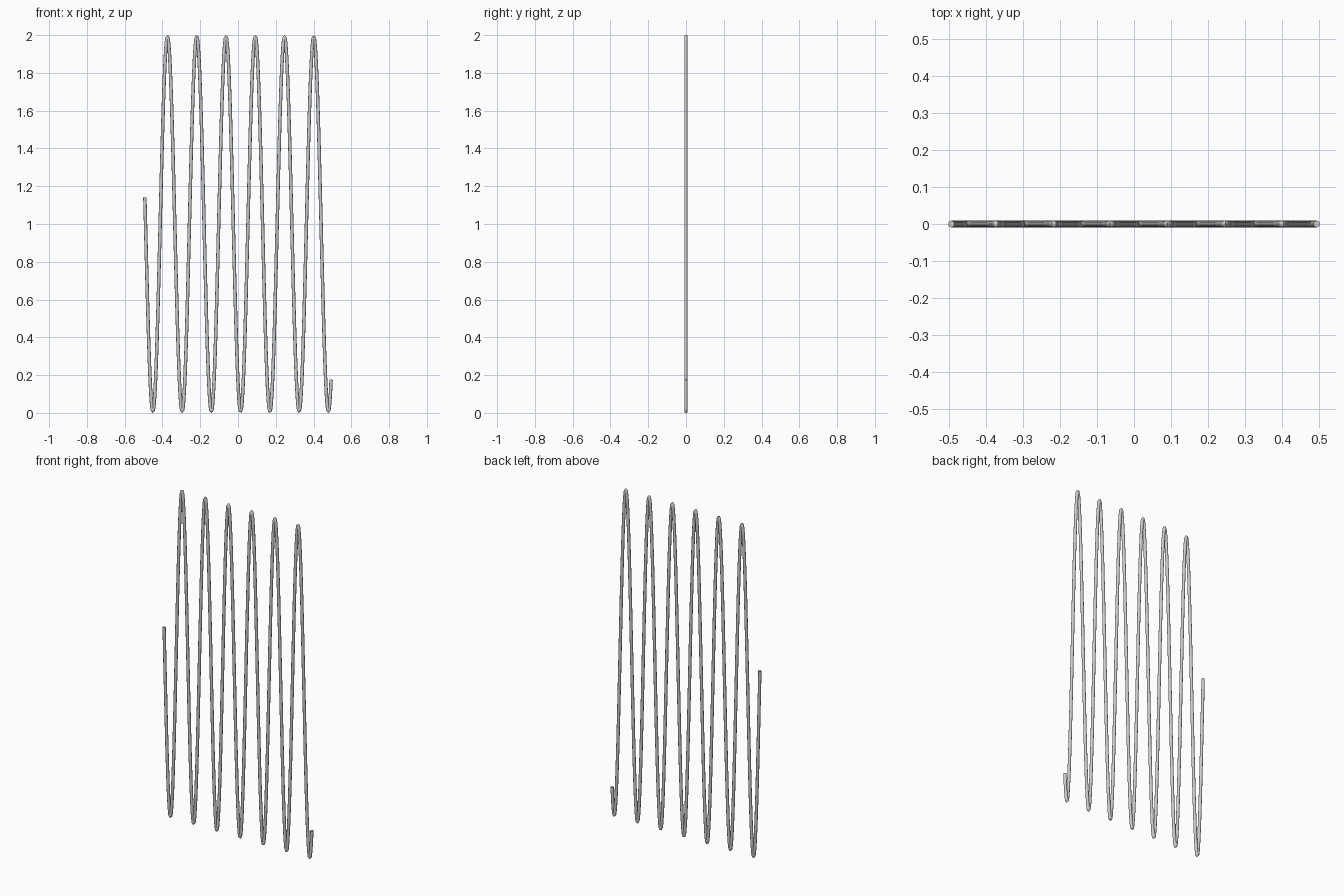
import bpy
import math

if "Cube" in bpy.data.objects:
    bpy.data.objects.remove(bpy.data.objects["Cube"])

RADIUS = 0.009          # wire thickness
HALF = 0.493            # half width of the wave
AMP = 1.0 - RADIUS      # wave height about z = 1
START, SPAN = 3.0, 40.0 # phase range in radians
STEPS = 400

# Centre line: a tall sine wave in the XZ plane
curve = bpy.data.curves.new("wave_wire", "CURVE")
curve.dimensions = "3D"
curve.twist_mode = "MINIMUM"
spline = curve.splines.new("POLY")
spline.points.add(STEPS)
for i, p in enumerate(spline.points):
    t = i / STEPS
    z = 1.0 + AMP * math.sin(START + SPAN * t)
    p.co = (-HALF + 2 * HALF * t, 0, z, 1)

# Round wire section with closed ends
curve.bevel_depth = RADIUS
curve.bevel_resolution = 4
curve.use_fill_caps = True

wire = bpy.data.objects.new("wave_wire", curve)
bpy.context.collection.objects.link(wire)
bpy.context.view_layer.objects.active = wire
wire.select_set(True)
bpy.ops.object.convert(target="MESH")
bpy.ops.object.shade_smooth_by_angle(angle=math.radians(40))
